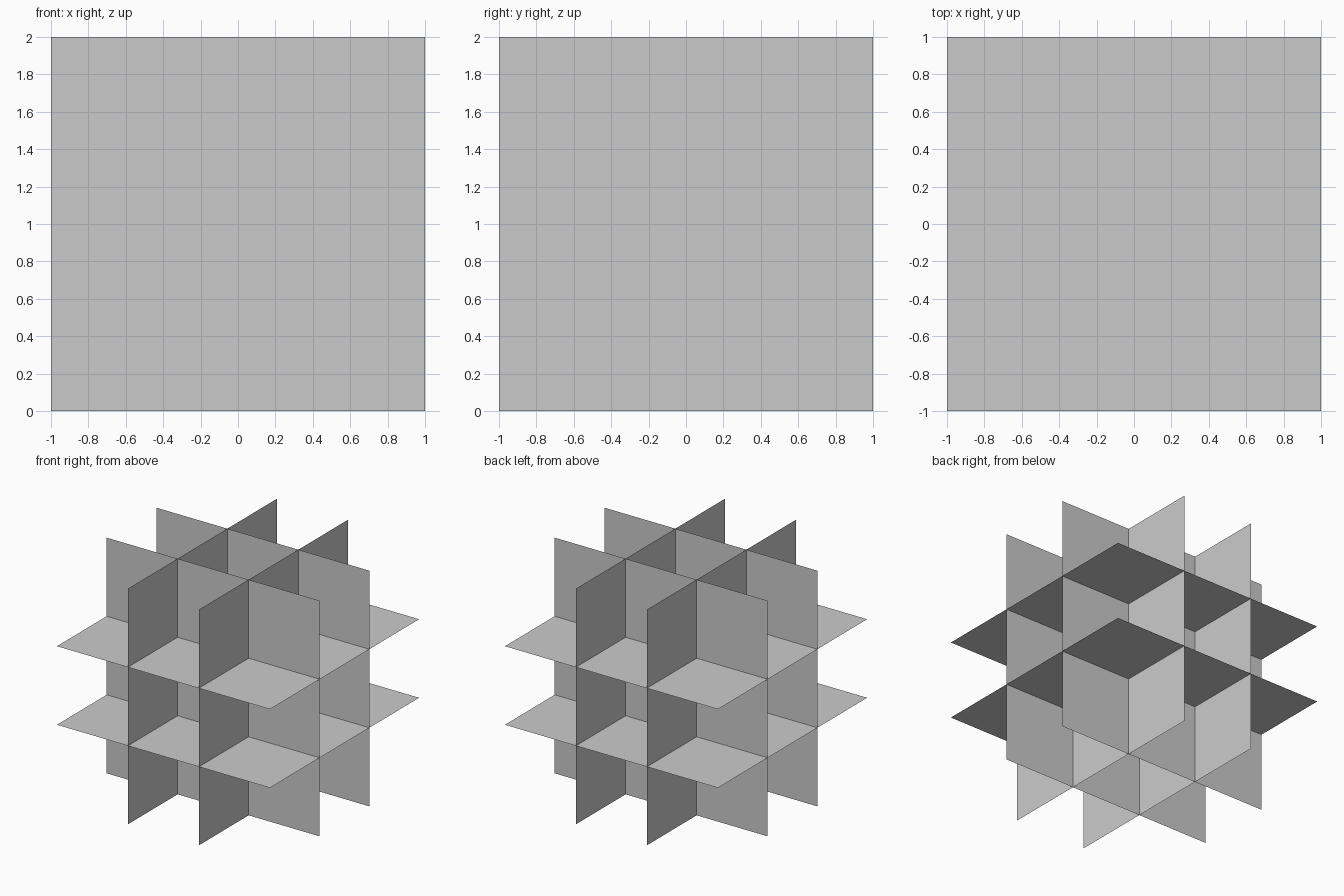
import bpy
from math import pi

if "Cube" in bpy.data.objects:
    bpy.data.objects.remove(bpy.data.objects["Cube"])

SIZE = 2.0
OFFSET = SIZE / 6   # sheets sit at the thirds of the cube
CENTRE_Z = SIZE / 2


def sheet(name, axis, offset, rotation):
    """Full-size square sheet facing one axis, shifted along that axis."""
    loc = [0.0, 0.0, CENTRE_Z]
    loc[axis] += offset
    bpy.ops.mesh.primitive_plane_add(size=SIZE, location=loc, rotation=rotation)
    bpy.context.object.name = name


# Two parallel sheets per axis, interlocking as a lattice
layouts = [
    ("side_sheet", 0, (0, pi / 2, 0)),
    ("upright_sheet", 1, (pi / 2, 0, 0)),
    ("level_sheet", 2, (0, 0, 0)),
]
for base, axis, rotation in layouts:
    for label, sign in (("low", -1), ("high", 1)):
        sheet(f"{base}_{label}", axis, sign * OFFSET, rotation)
